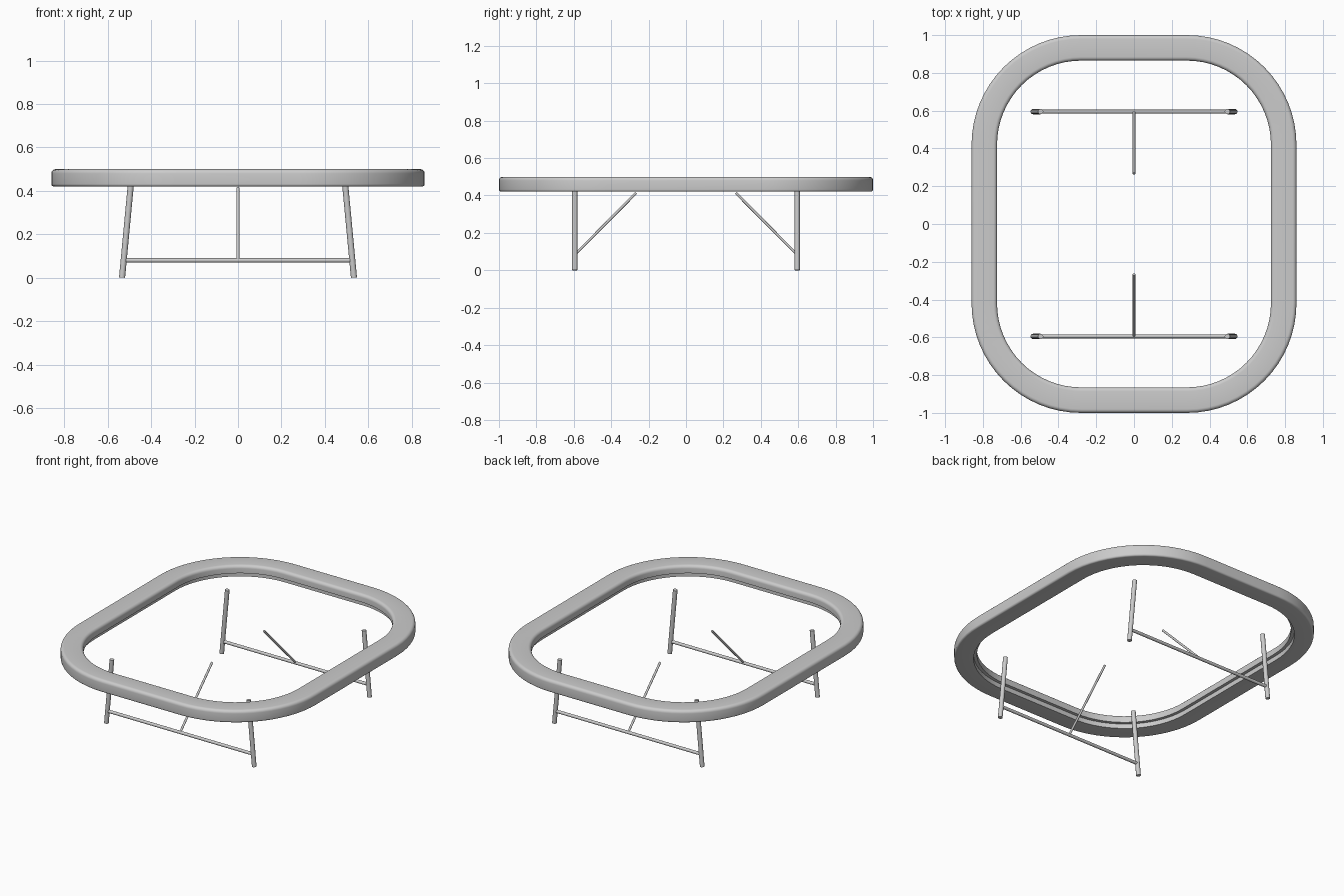
import bpy, bmesh, math
from mathutils import Vector

if "Cube" in bpy.data.objects:
    bpy.data.objects.remove(bpy.data.objects["Cube"])

grey = bpy.data.materials.new("plain grey")
grey.diffuse_color = (0.6, 0.6, 0.6, 1)
grey.use_nodes = True
grey.node_tree.nodes["Principled BSDF"].inputs["Base Color"].default_value = grey.diffuse_color


def finish(bm, name):
    bmesh.ops.recalc_face_normals(bm, faces=bm.faces)
    me = bpy.data.meshes.new(name)
    bm.to_mesh(me)
    bm.free()
    me.materials.append(grey)
    ob = bpy.data.objects.new(name, me)
    bpy.context.collection.objects.link(ob)
    bpy.context.view_layer.objects.active = ob
    bpy.ops.object.select_all(action='DESELECT')
    ob.select_set(True)
    bpy.ops.object.shade_smooth_by_angle(angle=math.radians(35))
    return ob


def tube(name, a, b, r, trim=None):
    """Capped round tube from a to b; trim gives horizontal end cuts."""
    a, b = Vector(a), Vector(b)
    bm = bmesh.new()
    d = b - a
    bmesh.ops.create_cone(bm, cap_ends=True, segments=16, radius1=r, radius2=r, depth=d.length)
    q = d.to_track_quat('Z', 'Y')
    for v in bm.verts:
        v.co = (a + b) / 2 + q @ v.co
    return finish(bm, name)


# padded ring: cross-section (corner radius, height) swept round a rounded rectangle
def arc(cr, cz, rad, a0, a1, n=5):
    return [(cr + rad * math.cos(math.radians(a0 + (a1 - a0) * i / n)),
             cz + rad * math.sin(math.radians(a0 + (a1 - a0) * i / n))) for i in range(n + 1)]


b = 0.02
section = (arc(0.58 - b, 0.50 - b, b, 0, 90) + arc(0.445 + b, 0.50 - b, b, 90, 180)
           + [(0.445, 0.45), (0.465, 0.45), (0.465, 0.42)]
           + arc(0.58 - 0.012, 0.42 + 0.012, 0.012, 270, 360))
bm = bmesh.new()
rings = []
for k, (sx, sy) in enumerate(((1, 1), (-1, 1), (-1, -1), (1, -1))):
    for i in range(17):
        t = math.radians(90 * k + 90 * i / 16)
        rings.append([bm.verts.new((0.28 * sx + r * math.cos(t), 0.42 * sy + r * math.sin(t), z))
                      for r, z in section])
n = len(section)
for i, ring in enumerate(rings):
    nxt = rings[(i + 1) % len(rings)]
    for j in range(n):
        bm.faces.new((ring[j], nxt[j], nxt[(j + 1) % n], ring[(j + 1) % n]))
finish(bm, "padded_ring")

# leg frames, front and back
for side, y in (("front", -0.595), ("back", 0.595)):
    s = 1 if y > 0 else -1
    for hand, sx in (("left", -1), ("right", 1)):
        tube(f"{side}_{hand}_leg", (0.534 * sx, y, 0.001), (0.494 * sx, y, 0.425), 0.014)
    tube(f"{side}_crossbar", (-0.525, y, 0.08), (0.525, y, 0.08), 0.01)
    tube(f"{side}_brace", (0, y, 0.083), (0, 0.267 * s, 0.413), 0.007)
